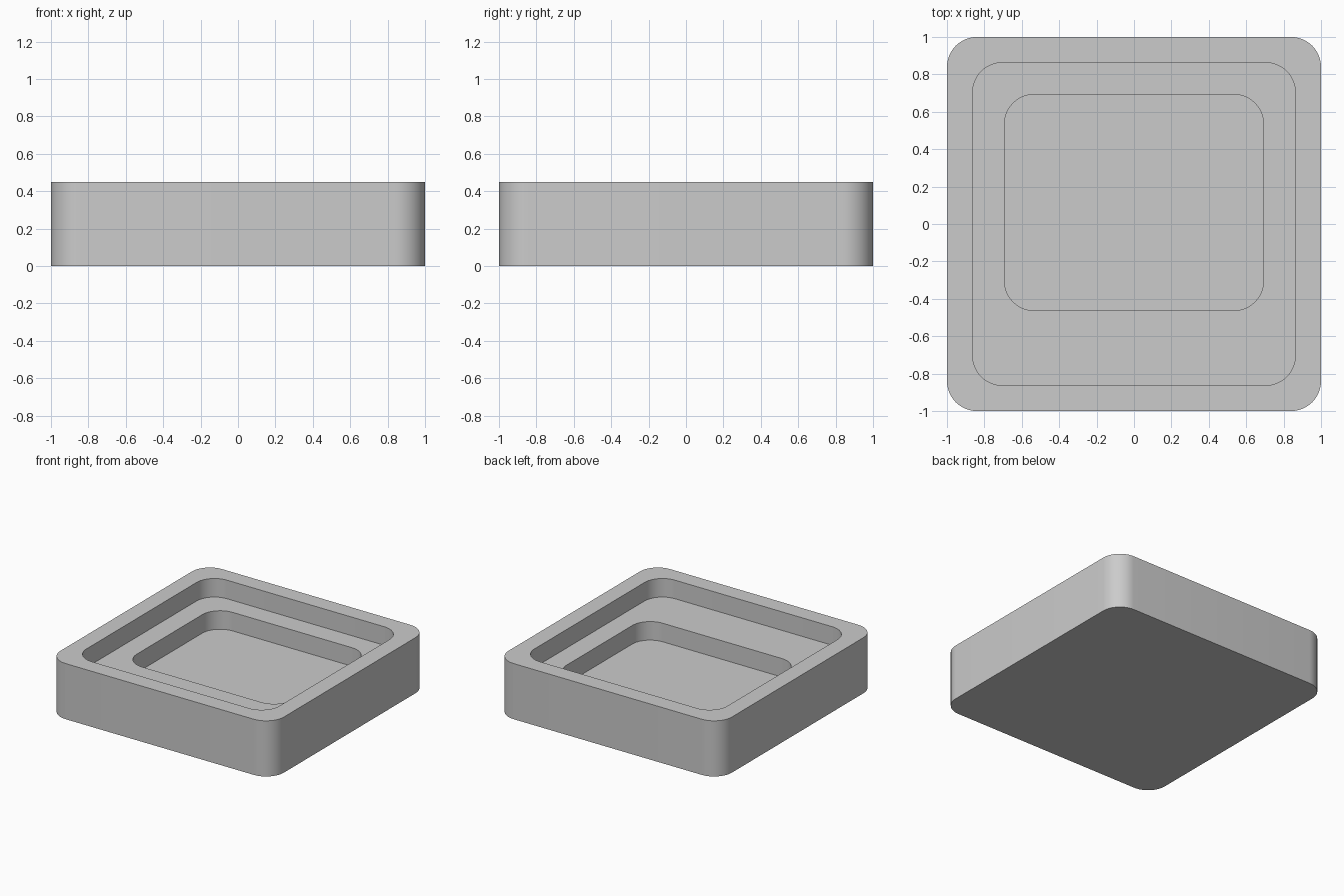
import bpy
import bmesh
from math import cos, sin, pi, radians

cube = bpy.data.objects.get("Cube")
if cube:
    bpy.data.objects.remove(cube, do_unlink=True)

RADIUS = 0.16
STEPS = 12

grey = bpy.data.materials.new("light_grey")
grey.use_nodes = True
colour = (0.6, 0.6, 0.6, 1)
grey.diffuse_color = colour
grey.node_tree.nodes["Principled BSDF"].inputs["Base Color"].default_value = colour

bm = bmesh.new()


def rounded_ring(half_x, front, back, z):
    """Counter-clockwise loop of vertices around a rounded rectangle."""
    ix, f, b = half_x - RADIUS, front + RADIUS, back - RADIUS
    corners = [(ix, b), (-ix, b), (-ix, f), (ix, f)]
    ring = []
    for i, (cx, cy) in enumerate(corners):
        for s in range(STEPS + 1):
            a = (i + s / STEPS) * pi / 2
            ring.append(bm.verts.new((cx + RADIUS * cos(a), cy + RADIUS * sin(a), z)))
    return ring


def bridge(lower, upper):
    n = len(lower)
    for i in range(n):
        j = (i + 1) % n
        bm.faces.new((lower[i], lower[j], upper[j], upper[i]))


# Outline sizes: half width, front edge, back edge
outer = (1.0, -1.0, 1.0)
recess = (0.863, -0.863, 0.863)
pocket = (0.693, -0.463, 0.693)
TOP, LEDGE, FLOOR = 0.45, 0.30, 0.15

# Outer wall, rim, recess wall, ledge and pocket wall, in order
rings = [
    rounded_ring(*outer, 0),
    rounded_ring(*outer, TOP),
    rounded_ring(*recess, TOP),
    rounded_ring(*recess, LEDGE),
    rounded_ring(*pocket, LEDGE),
    rounded_ring(*pocket, FLOOR),
]
for lower, upper in zip(rings, rings[1:]):
    bridge(lower, upper)

# Underside and pocket floor
bm.faces.new(rings[0][::-1])
bm.faces.new(rings[-1])

mesh = bpy.data.meshes.new("stepped_tray")
bm.to_mesh(mesh)
bm.free()
mesh.materials.append(grey)
tray = bpy.data.objects.new("stepped_tray", mesh)
bpy.context.collection.objects.link(tray)

# Smooth corners with crisp edges
mesh.shade_smooth()
mesh.set_sharp_from_angle(angle=radians(30))
